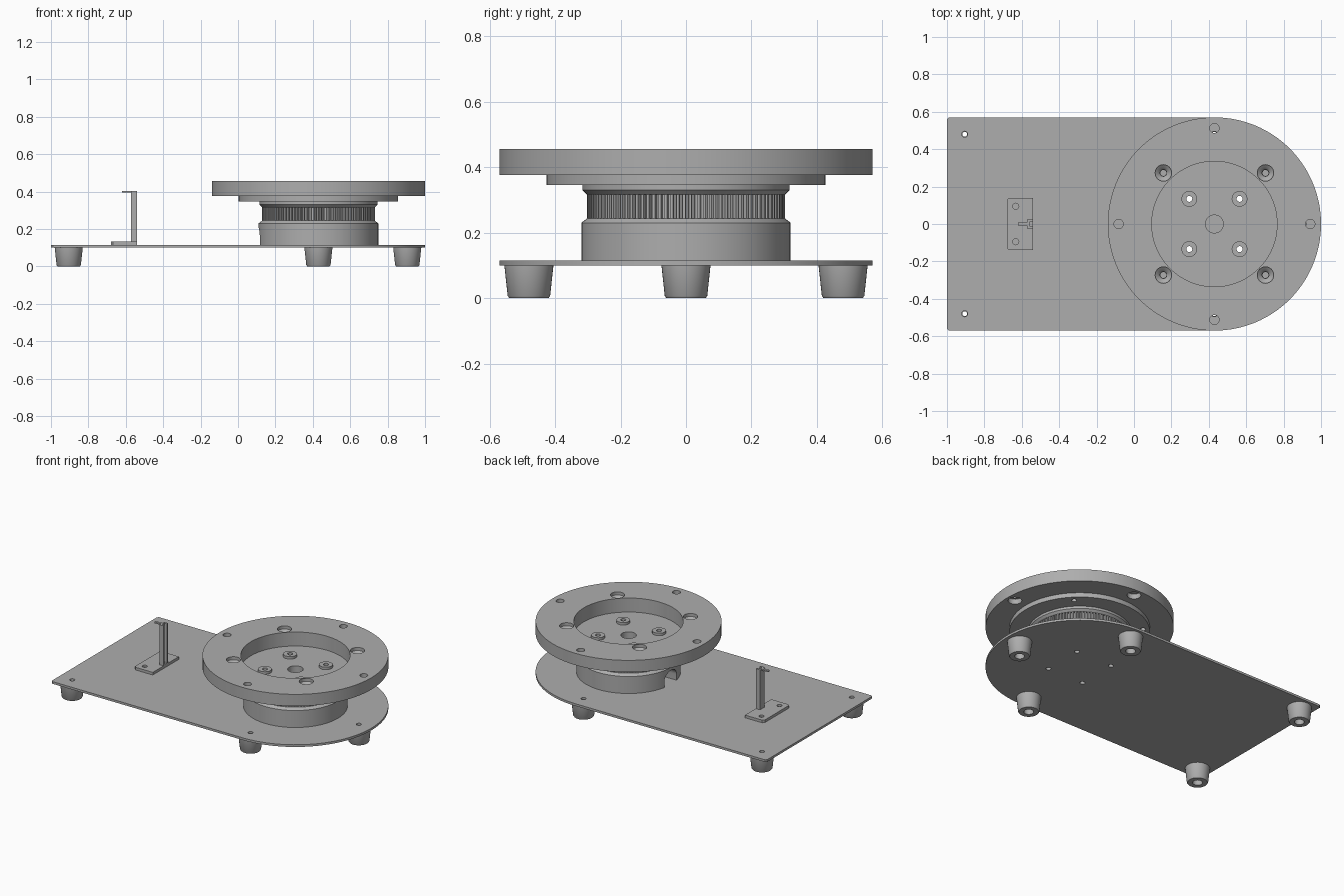
import bpy, bmesh, math

cube = bpy.data.objects.get("Cube")
if cube:
    bpy.data.objects.remove(cube, do_unlink=True)

grey = bpy.data.materials.new("plain_grey")
grey.use_nodes = True
COLOUR = (0.42, 0.42, 0.42, 1)
grey.diffuse_color = COLOUR
grey.node_tree.nodes["Principled BSDF"].inputs["Base Color"].default_value = COLOUR

CX = 0.43                      # turntable axis
PLATE_Z, PLATE_TOP = 0.10, 0.115
R = 0.57


def make(name, bm):
    bmesh.ops.recalc_face_normals(bm, faces=bm.faces)
    mesh = bpy.data.meshes.new(name)
    bm.to_mesh(mesh)
    bm.free()
    mesh.materials.append(grey)
    ob = bpy.data.objects.new(name, mesh)
    bpy.context.collection.objects.link(ob)
    return ob


def select(ob):
    bpy.ops.object.select_all(action='DESELECT')
    ob.select_set(True)
    bpy.context.view_layer.objects.active = ob


def smooth(ob):
    select(ob)
    bpy.ops.object.shade_smooth_by_angle(angle=math.radians(30))


def lathe(bm, profile, x=0, y=0, segs=32):
    """Solid of revolution from (radius, z) points, capped at both ends."""
    rings = []
    for r, z in profile:
        rings.append([bm.verts.new((x + r * math.cos(2 * math.pi * i / segs),
                                    y + r * math.sin(2 * math.pi * i / segs), z))
                      for i in range(segs)])
    for a, b in zip(rings, rings[1:]):
        for i in range(segs):
            j = (i + 1) % segs
            bm.faces.new((a[i], a[j], b[j], b[i]))
    bm.faces.new(rings[0][::-1])
    bm.faces.new(rings[-1])


def prism(bm, outline, z0, z1):
    low = [bm.verts.new((x, y, z0)) for x, y in outline]
    high = [bm.verts.new((x, y, z1)) for x, y in outline]
    bm.faces.new(low[::-1])
    bm.faces.new(high)
    n = len(low)
    for i in range(n):
        j = (i + 1) % n
        bm.faces.new((low[i], low[j], high[j], high[i]))


def box(bm, x0, x1, y, z0, z1):
    prism(bm, [(x0, -y), (x1, -y), (x1, y), (x0, y)], z0, z1)


def cut(ob, cutter):
    """Subtract the cutter and discard it."""
    cutter.hide_render = True
    mod = ob.modifiers.new("holes", 'BOOLEAN')
    mod.operation, mod.solver, mod.object = 'DIFFERENCE', 'EXACT', cutter
    select(ob)
    bpy.ops.object.modifier_apply(modifier=mod.name)
    bpy.data.objects.remove(cutter, do_unlink=True)


def drill(ob, points, profile):
    bm = bmesh.new()
    for x, y in points:
        lathe(bm, profile, x, y, 24)
    cut(ob, make("cutter", bm))


def around(r, start):
    return [(CX + r * math.cos(start + k * math.pi / 2),
             r * math.sin(start + k * math.pi / 2)) for k in range(4)]


feet = [(-0.905, -0.48), (-0.905, 0.48), (CX, -0.48), (CX, 0.48), (0.905, 0)]
bolts = around(0.19, math.pi / 4)
screws = around(0.386, math.pi / 4)
rim_holes = around(0.512, 0)
BOLT_HOLE = [(0.016, 0), (0.016, 0.6)]

# base plate with one round end
bm = bmesh.new()
outline = [(-1, R - 0.01), (-1, 0.01 - R), (-0.99, -R)]
outline += [(CX + R * math.sin(a), -R * math.cos(a))
            for a in (math.pi * i / 64 for i in range(65))]
outline += [(-0.99, R)]
prism(bm, outline, PLATE_Z, PLATE_TOP)
base = make("base_plate", bm)
drill(base, feet + bolts, BOLT_HOLE)
smooth(base)

# tapered feet with a screw recess
for i, (x, y) in enumerate(feet):
    bm = bmesh.new()
    lathe(bm, [(0.060, 0), (0.065, 0.007), (0.075, PLATE_Z)], x, y, 40)
    foot = make(f"foot_{i + 1}", bm)
    drill(foot, [(x, y)], [(0.03, -0.05), (0.03, 0.04), (0.013, 0.04), (0.013, 0.2)])
    smooth(foot)

# round housing with an arched cable opening
bm = bmesh.new()
lathe(bm, [(0.32, PLATE_TOP), (0.32, 0.23), (0.302, 0.244)], CX, 0, 96)
housing = make("bearing_housing", bm)
drill(housing, bolts, BOLT_HOLE)
bm = bmesh.new()
arch = [(-0.065, 0.05), (0.065, 0.05)]
arch += [(0.065 * math.cos(a), 0.155 + 0.055 * math.sin(a))
         for a in (math.pi * i / 16 for i in range(17))]
prism(bm, arch, CX - 0.4, CX - 0.22)
for v in bm.verts:
    v.co = (v.co.z, v.co.x, v.co.y)
cut(housing, make("cutter", bm))
smooth(housing)

# toothed pulley band
bm = bmesh.new()
TEETH = 100
teeth = []
for i in range(TEETH):
    for offset, r in ((0, 0.288), (0.35, 0.288), (0.45, 0.302), (0.9, 0.302)):
        a = 2 * math.pi * (i + offset) / TEETH
        teeth.append((CX + r * math.cos(a), r * math.sin(a)))
prism(bm, teeth, 0.244, 0.316)
band = make("toothed_band", bm)
drill(band, bolts, BOLT_HOLE)
drill(band, [(CX, 0)], [(0.048, 0.2), (0.048, 0.6)])

# pulley flange
bm = bmesh.new()
lathe(bm, [(0.302, 0.316), (0.316, 0.33), (0.316, 0.346)], CX, 0, 96)
flange = make("pulley_flange", bm)
drill(flange, bolts, BOLT_HOLE)
drill(flange, [(CX, 0)], [(0.048, 0.2), (0.048, 0.6)])
smooth(flange)

# carrier disc with a shallow recess
bm = bmesh.new()
lathe(bm, [(0.426, 0.346), (0.426, 0.376)], CX, 0, 96)
disc = make("carrier_disc", bm)
bm = bmesh.new()
lathe(bm, [(0.335, 0.361), (0.335, 0.5)], CX, 0, 96)
cut(disc, make("cutter", bm))
drill(disc, bolts + screws, BOLT_HOLE)
drill(disc, [(CX, 0)], [(0.048, 0.2), (0.048, 0.6)])
smooth(disc)

# bolt bosses in the recess
for i, (x, y) in enumerate(bolts):
    bm = bmesh.new()
    lathe(bm, [(0.042, 0.361), (0.042, 0.378)], x, y)
    boss = make(f"boss_{i + 1}", bm)
    drill(boss, [(x, y)], BOLT_HOLE)
    smooth(boss)

# platter ring with countersunk screws and counterbored rim holes
bm = bmesh.new()
lathe(bm, [(R, 0.376), (R, 0.456)], CX, 0, 128)
ring = make("platter_ring", bm)
bm = bmesh.new()
lathe(bm, [(0.335, 0.3), (0.335, 0.5)], CX, 0, 96)
cut(ring, make("cutter", bm))
drill(ring, screws, [(0.018, 0.3), (0.018, 0.41), (0.03, 0.425), (0.044, 0.435), (0.044, 0.5)])
drill(ring, rim_holes, [(0.042, 0.3), (0.042, 0.41), (0.025, 0.41), (0.025, 0.5)])
smooth(ring)

# sensor bracket: foot, slotted post and top lip
bm = bmesh.new()
c = 0.012
prism(bm, [(-0.54, -0.14), (-0.54, 0.14), (-0.68 + c, 0.14), (-0.68, 0.14 - c),
           (-0.68, c - 0.14), (-0.68 + c, -0.14)], PLATE_TOP, 0.133)
bracket = make("bracket_foot", bm)
drill(bracket, [(-0.632, -0.095), (-0.632, 0.095)], [(0.016, 0.12), (0.016, 0.2)])
smooth(bracket)

bm = bmesh.new()
box(bm, -0.572, -0.54, 0.025, 0.133, 0.403)
post = make("bracket_post", bm)
bm = bmesh.new()
box(bm, -0.56, -0.5, 0.012, 0.14, 0.5)
cut(post, make("cutter", bm))

bm = bmesh.new()
box(bm, -0.62, -0.572, 0.008, 0.394, 0.403)
make("bracket_lip", bm)
